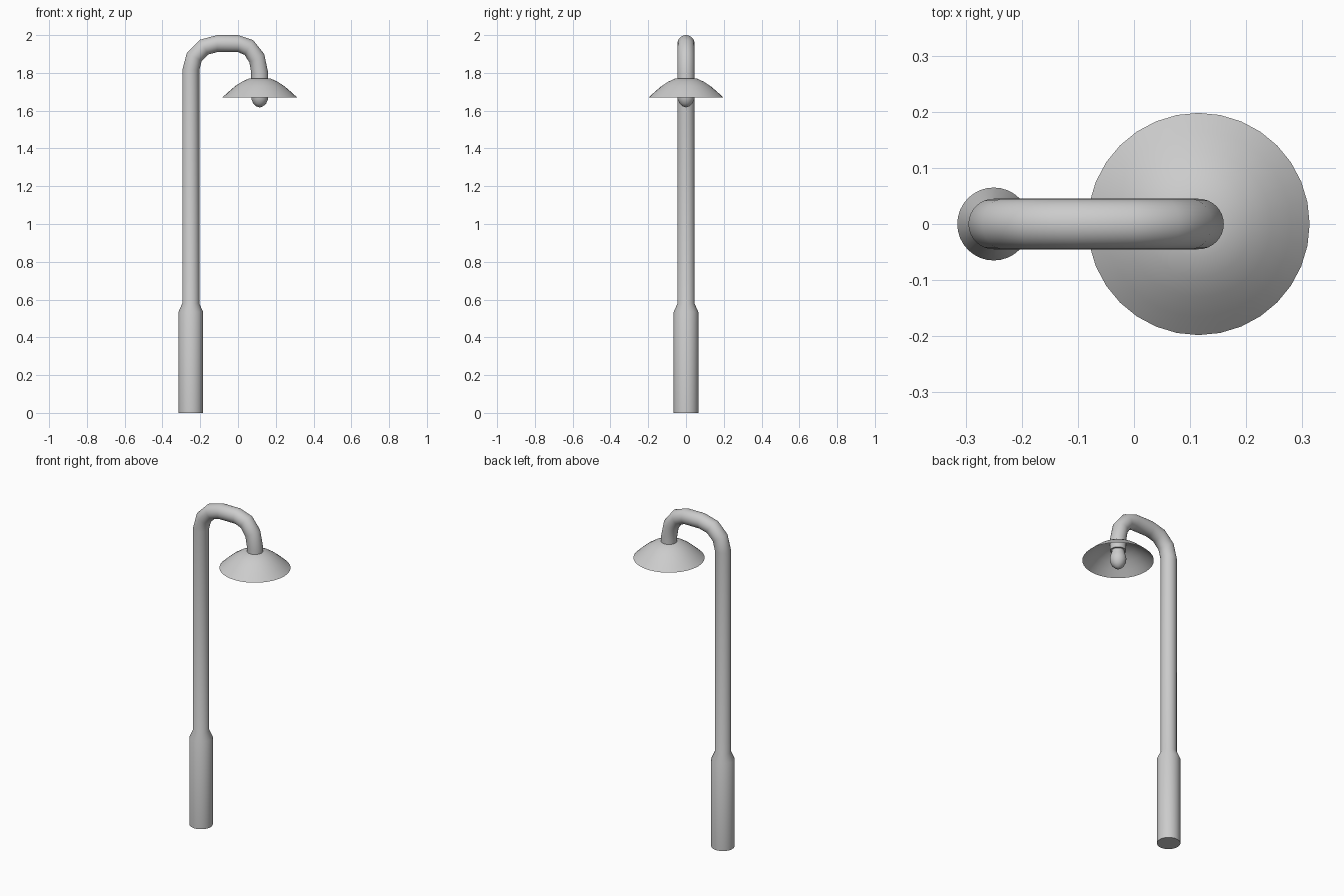
import bpy, bmesh
from math import sin, cos, pi, radians

if "Cube" in bpy.data.objects:
    bpy.data.objects.remove(bpy.data.objects["Cube"])


def sweep(name, rings, sides=32, cap_start=False, cap_end=False):
    """Skin a row of circles; each ring is (x, z, radius, tilt in the xz plane)."""
    bm = bmesh.new()
    loops = []
    for x, z, r, t in rings:
        loop = []
        for i in range(sides):
            a = 2 * pi * i / sides
            u = r * cos(a)
            loop.append(bm.verts.new((x + u * cos(t), r * sin(a), z - u * sin(t))))
        loops.append(loop)
    for lo, hi in zip(loops, loops[1:]):
        for i in range(sides):
            j = (i + 1) % sides
            bm.faces.new((lo[i], lo[j], hi[j], hi[i]))
    if cap_start:
        bm.faces.new(loops[0][::-1])
    if cap_end:
        bm.faces.new(loops[-1])
    bm.normal_update()
    mesh = bpy.data.meshes.new(name)
    bm.to_mesh(mesh)
    bm.free()
    ob = bpy.data.objects.new(name, mesh)
    bpy.context.collection.objects.link(ob)
    bpy.ops.object.select_all(action='DESELECT')
    ob.select_set(True)
    bpy.context.view_layer.objects.active = ob
    bpy.ops.object.shade_smooth_by_angle(angle=radians(40))
    return ob


POLE_X, LAMP_X, R = -0.25, 0.115, 0.045

# Pole: thick base, tapered collar, shaft, then the curved arm
rings = [(POLE_X, 0, 0.065, 0), (POLE_X, 0.535, 0.065, 0),
         (POLE_X, 0.58, R, 0)]
for k in range(4):
    a = k * pi / 6
    rings.append((-0.11 - 0.14 * cos(a), 1.815 + 0.14 * sin(a), R, a))
for k in range(4):
    a = k * pi / 6
    rings.append((0.115 * sin(a), 1.80 + 0.155 * cos(a), R, pi / 2 + a))
rings.append((LAMP_X, 1.73, R, pi))
sweep("pole", rings, cap_start=True, cap_end=True)

# Shade: thin open dome
shade = [(0.198, 1.67), (0.165, 1.70), (0.13, 1.73), (0.095, 1.753),
         (0.06, 1.769), (0.03, 1.774)]
sweep("shade", [(LAMP_X, z, r, 0) for r, z in shade], cap_end=True)

# Bulb: narrow socket swelling into a rounded tip
bulb = [(0.003, 1.618), (0.018, 1.623), (0.034, 1.638), (0.044, 1.66),
        (0.046, 1.68), (0.042, 1.70), (0.035, 1.72), (0.035, 1.76)]
sweep("bulb", [(LAMP_X, z, r, 0) for r, z in bulb], cap_start=True, cap_end=True)
